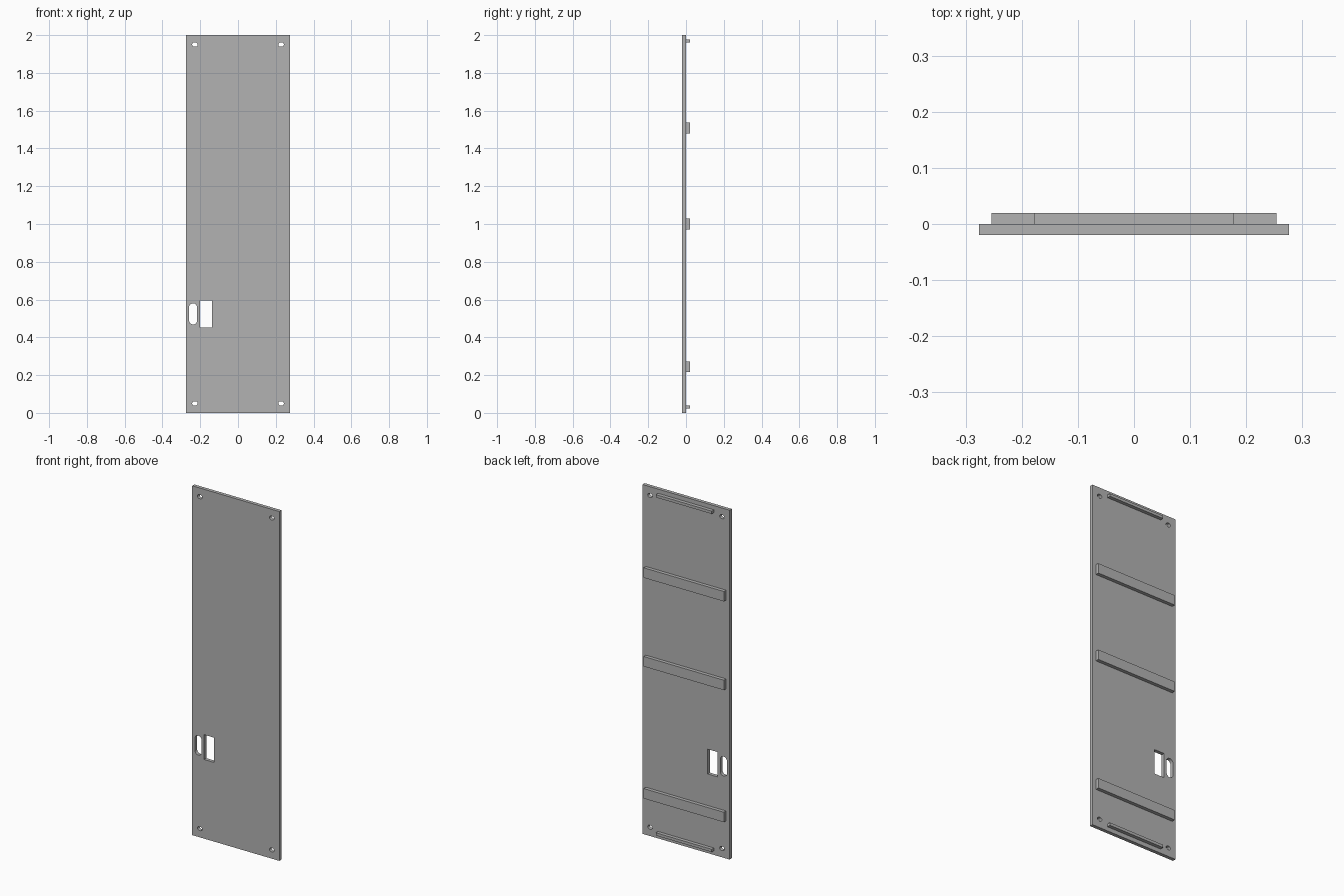
import bpy, bmesh
from math import sin, cos, pi
from mathutils import Matrix

cube = bpy.data.objects.get("Cube")
if cube:
    bpy.data.objects.remove(cube, do_unlink=True)

grey = bpy.data.materials.new("panel_grey")
grey.use_nodes = True
colour = (0.45, 0.45, 0.45, 1)
grey.diffuse_color = colour
grey.node_tree.nodes["Principled BSDF"].inputs["Base Color"].default_value = colour

HALF_WIDTH, HEIGHT, THICK = 0.276, 2.0, 0.02


def outline(cx, cz, w, h, r=0, steps=6):
    """Rectangle with corners of radius r; a slot or hole when r is half the width."""
    if r == 0:
        return [(cx + sx * w / 2, cz + sz * h / 2)
                for sx, sz in ((1, 1), (-1, 1), (-1, -1), (1, -1))]
    points = []
    for i, (sx, sz) in enumerate(((1, 1), (-1, 1), (-1, -1), (1, -1))):
        for k in range(steps + 1):
            a = (i + k / steps) * pi / 2
            p = (cx + sx * (w / 2 - r) + r * cos(a), cz + sz * (h / 2 - r) + r * sin(a))
            if not points or abs(p[0] - points[-1][0]) + abs(p[1] - points[-1][1]) > 1e-5:
                points.append(p)
    if abs(points[0][0] - points[-1][0]) + abs(points[0][1] - points[-1][1]) < 1e-5:
        points.pop()
    return points


def plate(name, outlines):
    """Upright plate from an outer outline and its openings, back face on y = 0."""
    curve = bpy.data.curves.new(name + "_profile", "CURVE")
    curve.dimensions = "2D"
    curve.fill_mode = "BOTH"
    curve.extrude = THICK / 2
    for points in outlines:
        spline = curve.splines.new("POLY")
        spline.points.add(len(points) - 1)
        for p, (x, z) in zip(spline.points, points):
            p.co = (x, z, 0, 1)
        spline.use_cyclic_u = True
    helper = bpy.data.objects.new(name + "_profile", curve)
    bpy.context.collection.objects.link(helper)
    deps = bpy.context.evaluated_depsgraph_get()
    mesh = bpy.data.meshes.new_from_object(helper.evaluated_get(deps))
    bpy.data.objects.remove(helper, do_unlink=True)
    mesh.transform(Matrix.Translation((0, -THICK / 2, 0)) @ Matrix.Rotation(pi / 2, 4, "X"))
    bm = bmesh.new()
    bm.from_mesh(mesh)
    bmesh.ops.remove_doubles(bm, verts=bm.verts, dist=1e-5)
    bmesh.ops.recalc_face_normals(bm, faces=bm.faces)
    for f in bm.faces:
        f.smooth = False
    finish(name, bm, mesh)


def finish(name, bm, mesh):
    bm.to_mesh(mesh)
    bm.free()
    mesh.materials.clear()
    mesh.materials.append(grey)
    obj = bpy.data.objects.new(name, mesh)
    bpy.context.collection.objects.link(obj)


def bar(name, half_length, z, height):
    """Horizontal bar fixed to the back of the panel."""
    bm = bmesh.new()
    bmesh.ops.create_cube(bm, size=1)
    bmesh.ops.scale(bm, vec=(2 * half_length, THICK, height), verts=bm.verts)
    bmesh.ops.translate(bm, vec=(0, THICK / 2, z), verts=bm.verts)
    finish(name, bm, bpy.data.meshes.new(name))


# Panel with four screw holes, a rounded slot and a rectangular window
shapes = [outline(0, HEIGHT / 2, 2 * HALF_WIDTH, HEIGHT)]
for x in (-0.228, 0.228):
    for z in (0.05, HEIGHT - 0.05):
        shapes.append(outline(x, z, 0.029, 0.022, 0.011))
shapes.append(outline(-0.238, 0.524, 0.042, 0.112, 0.021))
shapes.append(outline(-0.169, 0.524, 0.064, 0.142))
plate("panel", shapes)

# Stiffening bars across the back
for name, z in (("lower", 0.244), ("middle", 1.0), ("upper", 1.508)):
    bar(name + "_stiffener", 0.254, z, 0.057)

# Thin locating strips at the ends
for name, z in (("bottom", 0.032), ("top", HEIGHT - 0.032)):
    bar(name + "_strip", 0.177, z, 0.016)
